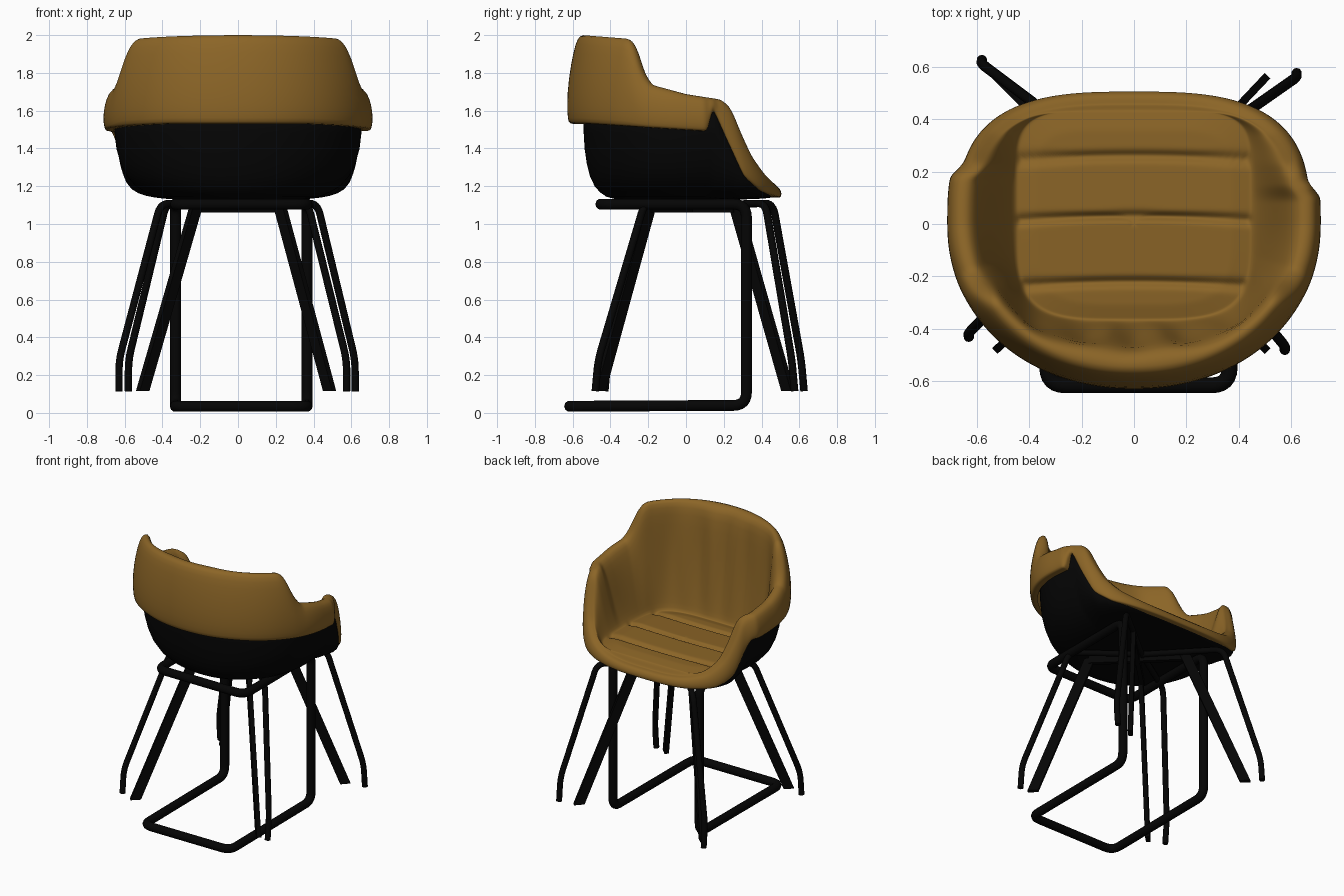
import bpy, bmesh, math
from mathutils import Vector

if "Cube" in bpy.data.objects:
    bpy.data.objects.remove(bpy.data.objects["Cube"])


def material(name, rgb):
    m = bpy.data.materials.new(name)
    m.diffuse_color = (*rgb, 1)
    m.use_nodes = True
    m.node_tree.nodes["Principled BSDF"].inputs["Base Color"].default_value = m.diffuse_color
    return m


BROWN = material("ochre upholstery", (0.26, 0.13, 0.02))
BLACK = material("black", (0.0015, 0.0015, 0.0015))
N = 160


def interp(table, v):
    if v <= table[0][0]:
        return table[0][1]
    for (a, p), (b, q) in zip(table, table[1:]):
        if v <= b:
            return p + (q - p) * (v - a) / (b - a)
    return table[-1][1]


# rim height along the depth of the chair: tall back, arms, sloping front opening
RIM = [(-0.63, 2.005), (-0.34, 1.985), (-0.30, 1.94), (-0.25, 1.81), (-0.20, 1.74), (0, 1.69),
       (0.2, 1.66), (0.25, 1.62), (0.3, 1.5), (0.36, 1.37), (0.43, 1.27), (0.5, 1.2)]
# lower edge of the cushion: hanging flap, then the slanted front edge
FLAP = [(-0.55, 1.53), (0.135, 1.49)]
EDGE = [(0.135, 1.63), (0.22, 1.44), (0.31, 1.25), (0.4, 1.175), (0.5, 1.14)]


def outline(t, a, front, back, nf=3.0, nb=2.1):
    # rounded-rectangle plan with different front and back depth
    c, s = math.cos(t), math.sin(t)
    n, b = (nf, front) if s > 0 else (nb, back)
    r = (abs(c) ** n + abs(s) ** n) ** (-1 / n)
    return a * r * c, b * r * s


def loft(name, rings, mat, thickness=0.0):
    bm = bmesh.new()
    rows = [[bm.verts.new(p) for p in ring] for ring in rings]
    for r, q in zip(rows, rows[1:]):
        for i in range(N):
            j = (i + 1) % N
            bm.faces.new((r[i], r[j], q[j], q[i]))
    bm.faces.new(rows[-1])
    bmesh.ops.recalc_face_normals(bm, faces=bm.faces)
    if sum(f.normal.z for f in bm.faces if f.calc_center_median().z < 1.3) < 0 and thickness == 0:
        bmesh.ops.reverse_faces(bm, faces=bm.faces)
    me = bpy.data.meshes.new(name)
    bm.to_mesh(me)
    bm.free()
    me.materials.append(mat)
    for p in me.polygons:
        p.use_smooth = True
    o = bpy.data.objects.new(name, me)
    bpy.context.collection.objects.link(o)
    if thickness:
        o.modifiers.new("thickness", 'SOLIDIFY').thickness = thickness
    else:
        o.modifiers.new("smooth", 'SUBSURF').levels = 1
    return o


ANGLES = [2 * math.pi * i / N for i in range(N)]

# cushion: outer flap and rolled rim (scale, height), inner wall (blend to seat, height), seat (scale)
OUTER = [(0.93, 0), (0.99, 0), (1.0, 0.05), (1.01, 0.2), (1.01, 0.5), (0.99, 0.82), (0.965, 0.96), (0.925, 1)]
INNER = [(0.14, 0.985), (0.28, 0.89), (0.45, 0.66), (0.6, 0.43), (0.75, 0.22), (0.9, 0.06), (1, 0)]
SEAT = [(1 - k / 34, 0) for k in range(1, 34)]


def cushion_point(t, s, u, part):
    x, y = outline(t, 0.675, 0.5, 0.625)
    h = interp(RIM, y)
    end = 0.135 if x > 0 else 0.21
    x *= interp([(end - 0.03, 1.045), (end + 0.02, 0.985)], y)
    sx, sy = outline(t, 0.45, 0.43, 0.37, 6, 4)
    back = max(0, -math.sin(t)) ** 2
    base = 1.24
    if part == "outer":
        base = interp(FLAP if y < end else EDGE, y)
        px, py = x * s, y * s
    elif part == "inner":
        r = 0.925 + 0.014 * back * math.sin(11 * t + 0.6) * u
        s = s ** (1 - 0.4 * back)
        px, py = x * r * (1 - s) + sx * s, y * r * (1 - s) + sy * s
        # soft folds running down the backrest
        py += 0.012 * back * math.sin(17 * t) * math.sin(math.pi * u)
    else:
        px, py = sx * s, sy * s
    z = base + (h - base) * u
    lean = max(0, z - 1.68)
    px, py = px * (1 - 0.15 * lean), py * (1 - 0.16 * lean)
    if part != "outer":
        z += 0.05 * min(0, py) * (1 - u)
    if part == "seat":
        # stitched channels across the seat
        c = 0.02 - 0.08 * px * px
        z += 0.012 * min(1, 6 * (1 - s))
        z -= 0.024 * sum(math.exp(-((py - k - c) / 0.015) ** 2) for k in (0.24, 0.01, -0.24))
    return (px, py, z)


rings = [[cushion_point(t, s, u, part) for t in ANGLES]
         for part, prof in (("outer", OUTER), ("inner", INNER), ("seat", SEAT)) for s, u in prof]
loft("cushion", rings, BROWN)

# hard bucket shell under the cushion
SHELL = [(1.0, 1.0), (0.99, 0.75), (0.975, 0.57), (0.94, 0.4), (0.89, 0.26), (0.82, 0.15),
         (0.74, 0.08), (0.65, 0.03), (0.52, 0.0), (0.25, 0.0), (0.03, 0.0)]


def shell_point(t, s, u):
    x, y = outline(t, 0.66, 0.49, 0.545)
    h = 1.6 if y < 0.15 else min(1.6, interp(EDGE, y) + 0.015)
    return (x * s, y * (s if y > 0 else s ** 0.6), 1.13 + (h - 1.13) * u)


loft("shell", [[shell_point(t, s, u) for t in ANGLES] for s, u in SHELL], BLACK, 0.012)


def tube(name, pts, radius, bend=0.06, closed=False):
    pts = [Vector(p) for p in pts]
    n, path = len(pts), []
    for i, p in enumerate(pts):
        if not closed and i in (0, n - 1):
            path.append(p)
            continue
        a, b = pts[i - 1] - p, pts[(i + 1) % n] - p
        a = p + a.normalized() * min(bend, a.length * 0.45)
        b = p + b.normalized() * min(bend, b.length * 0.45)
        for k in range(7):
            f = k / 6
            path.append(a * (1 - f) ** 2 + p * 2 * f * (1 - f) + b * f * f)
    cu = bpy.data.curves.new(name, 'CURVE')
    cu.dimensions = '3D'
    cu.bevel_depth = radius
    cu.bevel_resolution = 3
    cu.use_fill_caps = True
    sp = cu.splines.new('POLY')
    sp.points.add(len(path) - 1)
    for q, p in zip(sp.points, path):
        q.co = (*p, 1)
    sp.use_cyclic_u = closed
    sp.use_smooth = True
    cu.materials.append(BLACK)
    o = bpy.data.objects.new(name, cu)
    bpy.context.collection.objects.link(o)
    bpy.ops.object.select_all(action='DESELECT')
    o.select_set(True)
    bpy.context.view_layer.objects.active = o
    bpy.ops.object.convert(target='MESH')


# cantilever sled base, one continuous tube
half = [(0.348, -0.615, 0.035), (0.348, 0.32, 0.04), (0.348, 0.32, 1.105), (0.348, -0.45, 1.105)]
tube("sled_base", [(x + 0.017, y, z) for x, y, z in half]
     + [(0.017 - x, y, z) for x, y, z in reversed(half)], 0.03, 0.07, True)

# four bent tube legs, turned slightly about the centre
for name, top, foot in (("front_left", (-0.38, 0.46), (-0.58, 0.625)), ("front_right", (0.42, 0.42), (0.62, 0.575)),
                        ("rear_left", (-0.41, -0.19), (-0.63, -0.43)), ("rear_right", (0.37, -0.22), (0.575, -0.48))):
    tube(name + "_tube_leg", [(0, 0.08, 1.1), (*top, 1.11), (foot[0], foot[1] - math.copysign(0.015, foot[1]), 0.28),
                              (*foot, 0.115)], 0.02)


def flat_bar(name, a, b, wide, thick):
    # bar between two points with horizontal end cuts, wide along its plan direction
    a, b = Vector(a), Vector(b)
    d = Vector((b.x - a.x, b.y - a.y, 0)).normalized()
    n = Vector((-d.y, d.x, 0)) * thick / 2
    w = d * wide / 2 if abs(b.z - a.z) > 0.1 else Vector((0, 0, wide / 2))
    bm = bmesh.new()
    ends = [[bm.verts.new(p + w * i + n * j) for i, j in ((-1, -1), (1, -1), (1, 1), (-1, 1))] for p in (a, b)]
    for i in range(4):
        j = (i + 1) % 4
        bm.faces.new((ends[0][i], ends[0][j], ends[1][j], ends[1][i]))
    for e in ends:
        bm.faces.new(e)
    bmesh.ops.recalc_face_normals(bm, faces=bm.faces)
    me = bpy.data.meshes.new(name)
    bm.to_mesh(me)
    bm.free()
    me.materials.append(BLACK)
    bpy.context.collection.objects.link(bpy.data.objects.new(name, me))


# four straight flat legs with their hub arms
for sx, side, fx in ((-1, "left", 0.505), (1, "right", 0.485)):
    for end, ty, fy in (("front", 0.26, 0.54), ("rear", -0.19, -0.46)):
        flat_bar(f"{end}_{side}_flat_leg", (sx * 0.22, ty, 1.1), (sx * fx, fy, 0.115), 0.07, 0.03)
        flat_bar(f"{end}_{side}_hub_arm", (0, 0.035, 1.085), (sx * 0.23, ty, 1.085), 0.05, 0.03)
